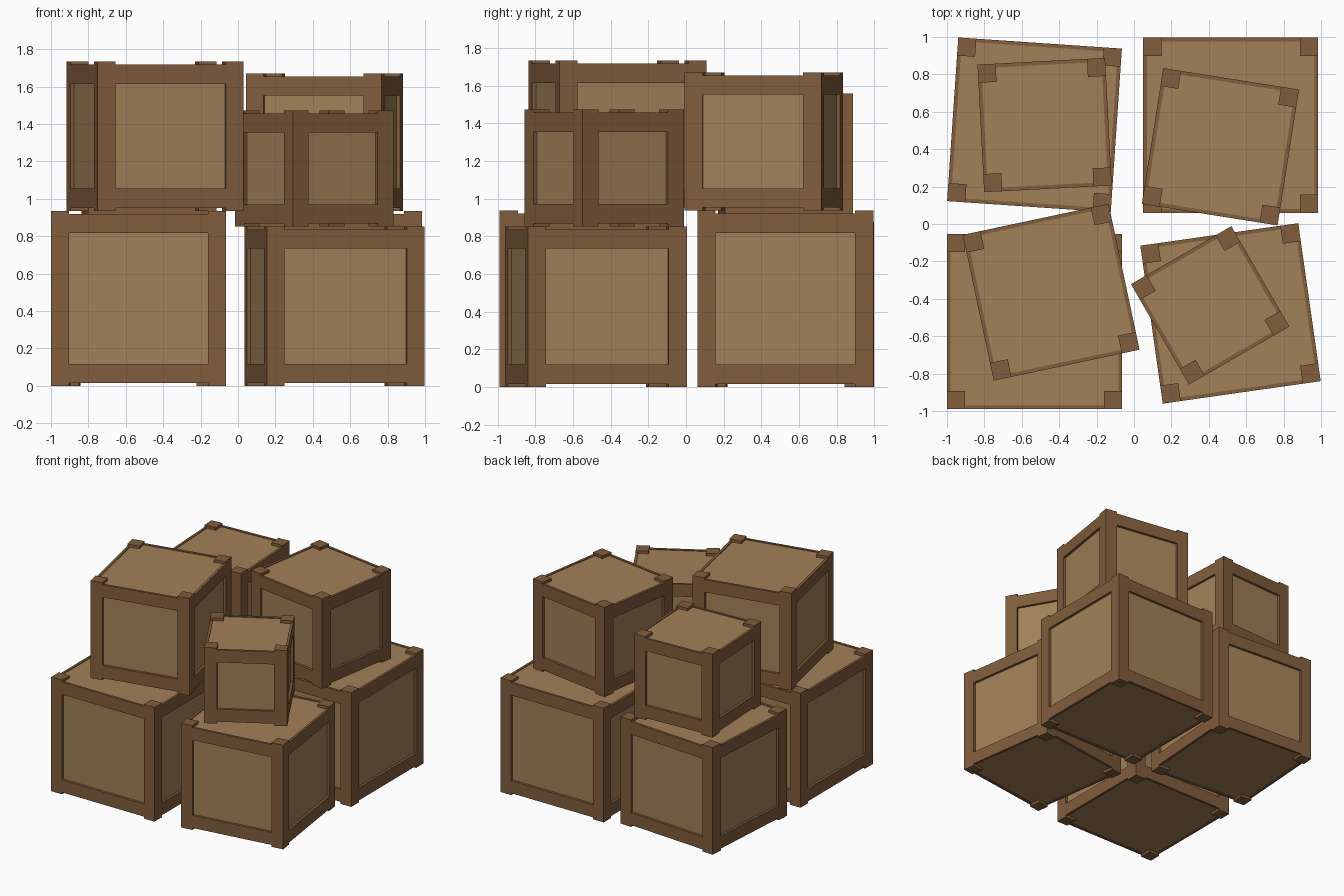
import bpy, bmesh, math
from mathutils import Matrix, Vector

if "Cube" in bpy.data.objects:
    bpy.data.objects.remove(bpy.data.objects["Cube"])

POST = 0.097    # corner post width
RAIL = 0.02     # rail thickness, also panel recess
LIP = 0.016     # how far posts stick out past the rails, top and bottom
EDGE = 0.118    # height of the rail's inner edge


def material(name, rgb):
    m = bpy.data.materials.new(name)
    m.diffuse_color = (*rgb, 1)
    m.use_nodes = True
    m.node_tree.nodes["Principled BSDF"].inputs["Base Color"].default_value = m.diffuse_color
    return m


PANEL = material("light_wood", (0.36, 0.22, 0.098))
FRAME = material("dark_wood", (0.22, 0.11, 0.046))


def box(bm, lo, hi, turn=0.0):
    lo, hi = Vector(lo), Vector(hi)
    mat = (Matrix.Rotation(turn, 4, 'Z') @ Matrix.Translation((lo + hi) / 2)
           @ Matrix.Diagonal((*(hi - lo), 1)))
    bmesh.ops.create_cube(bm, size=1, matrix=mat)


def finish(bm, name, mat, loc, rot):
    me = bpy.data.meshes.new(name)
    bm.to_mesh(me)
    bm.free()
    me.materials.append(mat)
    ob = bpy.data.objects.new(name, me)
    ob.location = loc
    ob.rotation_euler.z = math.radians(rot)
    bpy.context.collection.objects.link(ob)


def crate(name, x, y, z, s, rot):
    h = s / 2
    # recessed panel body
    bm = bmesh.new()
    b = h - RAIL
    box(bm, (-b, -b, 0.022), (b, b, s - 0.022))
    finish(bm, name + "_panels", PANEL, (x, y, z), rot)
    # four corner posts and the top and bottom rails of each side
    bm = bmesh.new()
    for i in range(4):
        a = i * math.pi / 2
        p = h - POST
        box(bm, (-h, -h, 0), (-p, -p, s), a)
        box(bm, (-p, -h, LIP), (p, -b, EDGE), a)
        box(bm, (-p, -h, s - EDGE), (p, -b, s - LIP), a)
    finish(bm, name + "_frame", FRAME, (x, y, z), rot)


# lower crate (x, y, size, angle), then the crate stacked on it
stacks = {
    "front_left": ((-0.532, -0.522, 0.936, 0), (-0.443, -0.365, 0.797, 12)),
    "back_right": ((0.517, 0.528, 0.936, 0), (0.462, 0.413, 0.735, -9)),
    "back_left": ((-0.532, 0.53, 0.877, -3.9), (-0.478, 0.529, 0.683, 3)),
    "front_right": ((0.516, -0.478, 0.853, 8.1), (0.407, -0.435, 0.62, 30)),
}
for name, (low, top) in stacks.items():
    crate(name + "_lower_crate", low[0], low[1], 0, low[2], low[3])
    crate(name + "_upper_crate", top[0], top[1], low[2], top[2], top[3])
